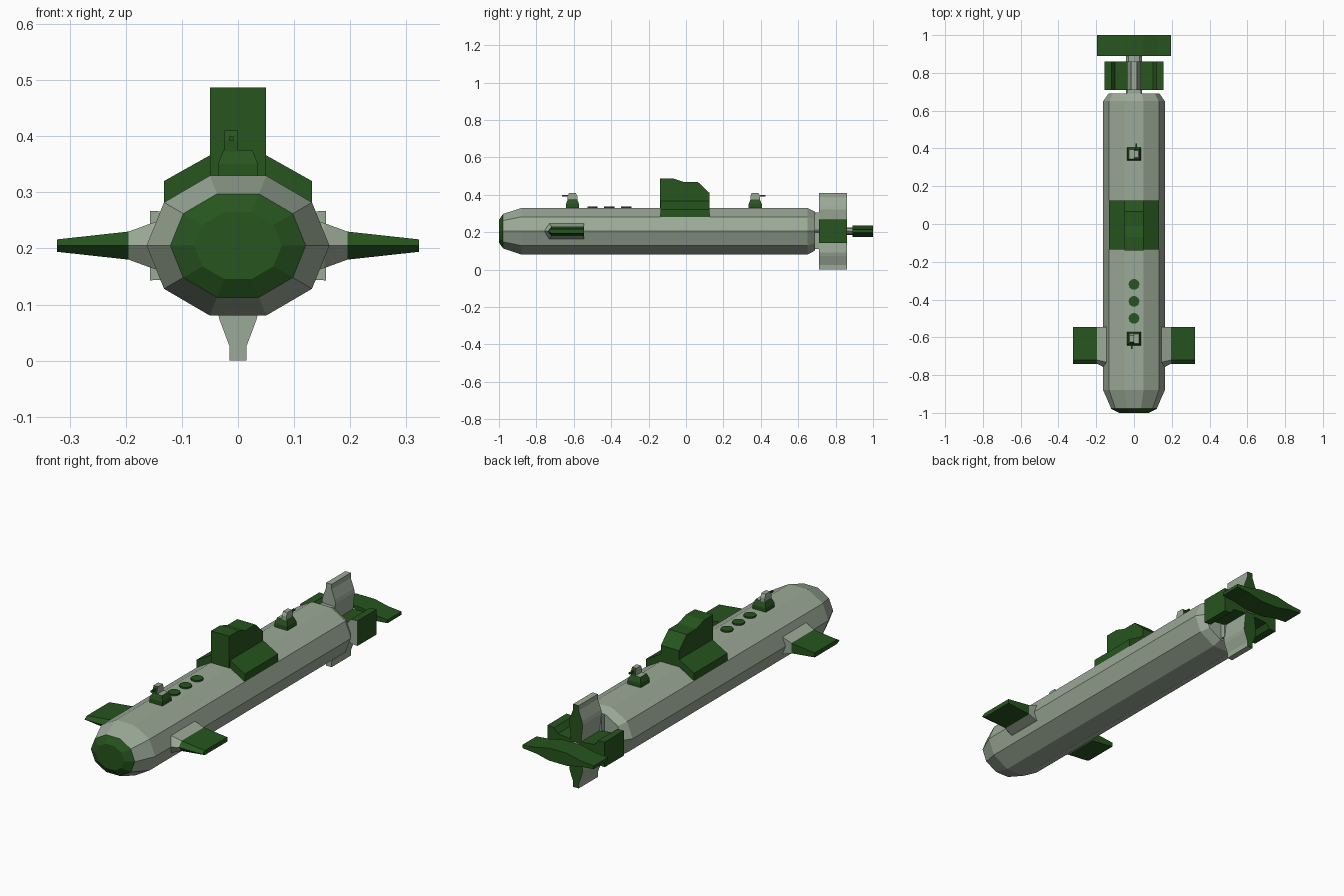
import bpy, bmesh, math
from mathutils import Vector

if "Cube" in bpy.data.objects:
    bpy.data.objects.remove(bpy.data.objects["Cube"])


def material(name, col):
    m = bpy.data.materials.new(name)
    m.diffuse_color = (*col, 1)
    m.use_nodes = True
    m.node_tree.nodes["Principled BSDF"].inputs["Base Color"].default_value = m.diffuse_color
    return m


GREY = material("hull_grey", (0.33, 0.40, 0.31))
GREEN = material("dark_green", (0.02, 0.09, 0.013))
CZ = 0.205  # height of the hull axis


def loft(name, rings, pick=lambda n, c: False):
    """Skin closed rings of points; pick(normal, centre) chooses the green faces."""
    bm = bmesh.new()
    vs = [[bm.verts.new(p) for p in r] for r in rings]
    n = len(rings[0])
    for a, b in zip(vs, vs[1:]):
        for i in range(n):
            j = (i + 1) % n
            bm.faces.new((a[i], a[j], b[j], b[i]))
    bm.faces.new(vs[0][::-1])
    bm.faces.new(vs[-1])
    bmesh.ops.recalc_face_normals(bm, faces=bm.faces)
    bm.normal_update()
    for f in bm.faces:
        f.material_index = int(pick(f.normal, f.calc_center_median()))
    me = bpy.data.meshes.new(name)
    bm.to_mesh(me)
    bm.free()
    me.materials.append(GREY)
    me.materials.append(GREEN)
    ob = bpy.data.objects.new(name, me)
    bpy.context.collection.objects.link(ob)
    return ob


def green(n, c):
    return True


def xz_prism(name, pts, y0, y1, pick=green):
    return loft(name, [[(x, y, z) for x, z in pts] for y in (y0, y1)], pick)


def yz_prism(name, pts, x0, x1, pick=green):
    return loft(name, [[(x, y, z) for y, z in pts] for x in (x0, x1)], pick)


def rect(x, y, z, cx=0, cy=0):
    return [(cx + sx * x, cy + sy * y, z) for sx, sy in ((-1, -1), (1, -1), (1, 1), (-1, 1))]


def oval(rx, rz, y, n=10):
    return [(rx * math.cos(math.tau * i / n), y, CZ + rz * math.sin(math.tau * i / n)) for i in range(n)]


# Ten-sided hull with green nose cap
loft("hull", [oval(0.163 * s, 0.131 * s, y) for y, s in
              ((-1.0, 0.48), (-0.978, 0.74), (-0.88, 1), (0.65, 1), (0.69, 0.83))],
     lambda n, c: c.y < -0.96)

# Conning tower: wide saddle and stepped sail
xz_prism("tower_saddle", [(-0.132, 0.27), (0.132, 0.27), (0.132, 0.32), (0.05, 0.366),
                          (-0.05, 0.366), (-0.132, 0.32)], -0.135, 0.125)
yz_prism("tower_sail", [(-0.14, 0.30), (-0.14, 0.487), (-0.07, 0.487), (-0.01, 0.467),
                        (0.065, 0.467), (0.125, 0.41), (0.125, 0.30)], -0.05, 0.05)

# Deck hatches
for i, y in enumerate((-0.50, -0.41, -0.32)):
    loft(f"hatch_{i}", [[(0.029 * math.cos(math.tau * k / 10), y + 0.029 * math.sin(math.tau * k / 10), z)
                         for k in range(10)] for z in (0.325, 0.337)], green)


# Deck guns, one facing forward and one facing aft
def gun(name, y, d):
    loft(name + "_base", [rect(0.036, 0.035, 0.325, 0, y), rect(0.036, 0.035, 0.35, 0, y),
                          rect(0.026, 0.025, 0.375, 0, y)],
         lambda n, c: n.z < 0.9)
    x = 0.012 * d
    loft(name + "_housing", [rect(0.012, 0.026, 0.37, x, y), rect(0.012, 0.026, 0.392, x, y),
                             rect(0.012, 0.018, 0.41, x, y)],
         lambda n, c: n.y * d > 0.3)
    a, b = sorted((y + d * 0.02, y + d * 0.055))
    xz_prism(name + "_barrel", [(x - 0.004, 0.391), (x + 0.004, 0.391),
                                (x + 0.004, 0.399), (x - 0.004, 0.399)], a, b)


gun("front_gun", -0.607, -1)
gun("rear_gun", 0.37, 1)


# Bow planes: grey flared root, green blade with pointed leading edge
def plane_section(x, lead, shoulder, back, h):
    return [(x, lead, CZ), (x, shoulder, CZ + h), (x, back, CZ + h), (x, back, CZ - h), (x, shoulder, CZ - h)]


for side, s in (("left", -1), ("right", 1)):
    loft("bow_plane_" + side, [
        plane_section(s * 0.12, -0.765, -0.735, -0.545, 0.05),
        plane_section(s * 0.154, -0.762, -0.73, -0.545, 0.04),
        plane_section(s * 0.195, -0.74, -0.72, -0.545, 0.025),
        plane_section(s * 0.323, -0.74, -0.72, -0.545, 0.011)],
        lambda n, c: abs(c.x) > 0.2)

# Tail: spine plate, shaft, vertical fins with green trailing faces
xz_prism("tail_spine", [(-0.037, 0.11), (0.037, 0.11), (0.037, 0.305), (-0.037, 0.305)],
         0.68, 0.715, lambda n, c: False)
loft("tail_shaft", [oval(0.042, 0.02, y, 8) for y in (0.68, 0.90)])
for nm, s in (("upper", 1), ("lower", -1)):
    xz_prism("tail_fin_" + nm, [(x, CZ + s * h) for x, h in (
        (-0.025, 0), (0.025, 0), (0.037, 0.115), (0.033, 0.132), (0.015, 0.18), (0.015, 0.205),
        (-0.015, 0.205), (-0.015, 0.18), (-0.033, 0.132), (-0.037, 0.115))], 0.71, 0.86,
        lambda n, c: n.y > 0.9)

# Tail side pods: narrow neck widening to a tall outer block
for side, s in (("left", -1), ("right", 1)):
    half = [(0.02, 0.028), (0.10, 0.035), (0.12, 0.06), (0.157, 0.062)]
    pts = [(s * x, CZ + h) for x, h in half] + [(s * x, CZ - h) for x, h in half[::-1]]
    xz_prism("tail_pod_" + side, pts, 0.71, 0.86, lambda n, c: n.y > -0.9)

# Stern plane, thick at the middle and thin at the tips
half = [(-0.195, 0.008), (-0.12, 0.015), (-0.05, 0.031), (0.05, 0.031), (0.12, 0.015), (0.195, 0.008)]
xz_prism("stern_plane", [(x, CZ + h) for x, h in half] + [(x, CZ - h) for x, h in half[::-1]], 0.89, 1.0)
